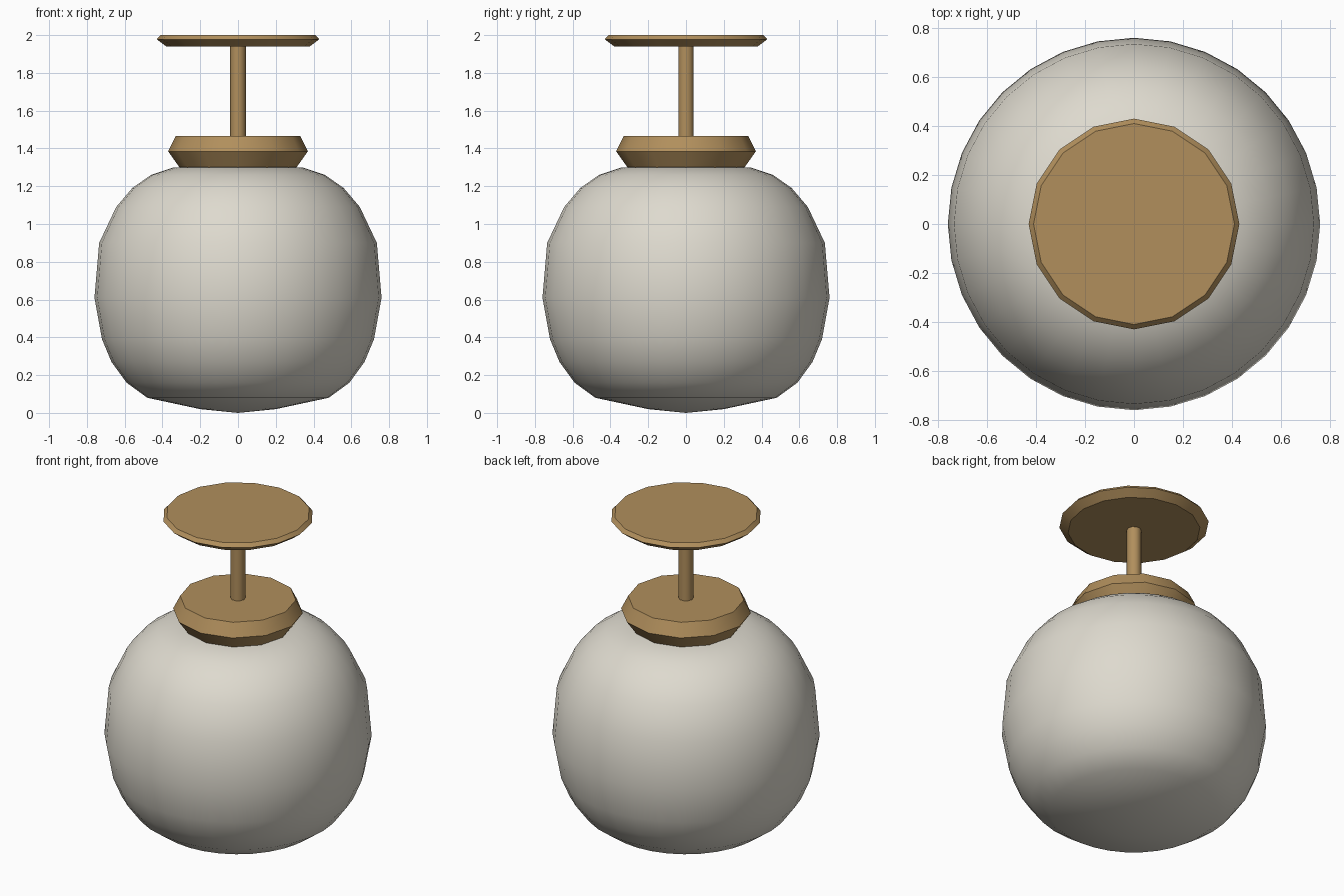
import bpy, bmesh, math

if "Cube" in bpy.data.objects:
    bpy.data.objects.remove(bpy.data.objects["Cube"])


def material(name, rgb):
    m = bpy.data.materials.new(name)
    m.diffuse_color = (*rgb, 1)
    m.use_nodes = True
    m.node_tree.nodes["Principled BSDF"].inputs["Base Color"].default_value = m.diffuse_color
    return m


brass = material("brass", (0.44, 0.275, 0.108))
glass = material("milk_glass", (0.73, 0.70, 0.62))


def lathe(name, profile, sides, mat, angle):
    """Revolve (radius, z) points around z; a radius of 0 becomes a pole."""
    bm = bmesh.new()
    rings = []
    for r, z in profile:
        n = sides if r > 0 else 1
        rings.append([bm.verts.new((r * math.cos(2 * math.pi * i / sides),
                                    r * math.sin(2 * math.pi * i / sides), z))
                      for i in range(n)])
    for a, b in zip(rings, rings[1:]):
        for i in range(sides):
            j = (i + 1) % sides
            loop = [a[i % len(a)], a[j % len(a)], b[j % len(b)], b[i % len(b)]]
            bm.faces.new(list(dict.fromkeys(loop)))
    # flat caps on open ends
    for ring in (rings[0], rings[-1]):
        if len(ring) > 1:
            bm.faces.new(ring)
    bmesh.ops.recalc_face_normals(bm, faces=bm.faces)
    me = bpy.data.meshes.new(name)
    bm.to_mesh(me)
    bm.free()
    me.materials.append(mat)
    ob = bpy.data.objects.new(name, me)
    bpy.context.collection.objects.link(ob)
    bpy.ops.object.select_all(action='DESELECT')
    ob.select_set(True)
    bpy.context.view_layer.objects.active = ob
    bpy.ops.object.shade_smooth_by_angle(angle=math.radians(angle))
    return ob


# Round glass shade
lathe("globe_shade", [(0, 0), (0.2, 0.02), (0.48, 0.08), (0.59, 0.16), (0.67, 0.27),
                      (0.72, 0.39), (0.76, 0.61), (0.735, 0.9), (0.645, 1.09),
                      (0.56, 1.19), (0.46, 1.26), (0.34, 1.3), (0, 1.305)],
      32, glass, 60)
# Collar holding the shade
lathe("collar", [(0.31, 1.30), (0.37, 1.385), (0.33, 1.465)], 12, brass, 35)
# Stem
lathe("stem", [(0.042, 1.46), (0.042, 1.945)], 10, brass, 50)
# Ceiling plate
lathe("ceiling_plate", [(0.38, 1.94), (0.43, 1.978), (0.41, 2.0)], 16, brass, 35)
